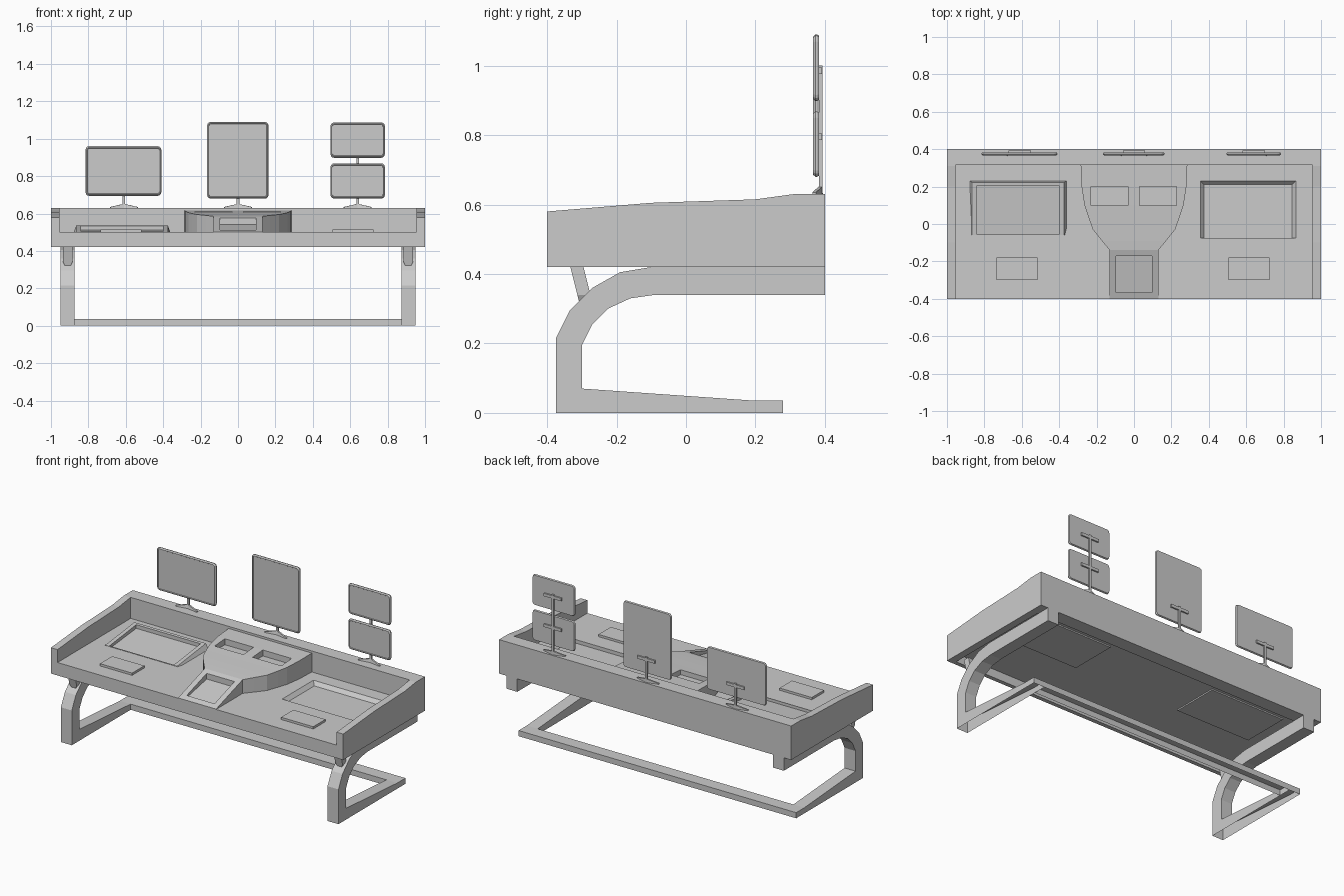
import bpy, bmesh, math
from mathutils import Vector

if "Cube" in bpy.data.objects:
    bpy.data.objects.remove(bpy.data.objects["Cube"])


def finish(name, bm):
    bmesh.ops.recalc_face_normals(bm, faces=bm.faces[:])
    me = bpy.data.meshes.new(name)
    bm.to_mesh(me)
    bm.free()
    ob = bpy.data.objects.new(name, me)
    bpy.context.collection.objects.link(ob)
    return ob


def loft(name, loops):
    """Closed solid through a list of equal-length point loops."""
    bm = bmesh.new()
    rows = [[bm.verts.new(p) for p in loop] for loop in loops]
    n = len(rows[0])
    for a, b in zip(rows, rows[1:]):
        for i in range(n):
            bm.faces.new((a[i], a[(i + 1) % n], b[(i + 1) % n], b[i]))
    bm.faces.new(rows[0])
    bm.faces.new(rows[-1])
    return finish(name, bm)


def prism_x(name, yz, x0, x1):
    return loft(name, [[(x, y, z) for y, z in yz] for x in (x0, x1)])


def box(name, x0, x1, y0, y1, z0, z1):
    return prism_x(name, [(y0, z0), (y1, z0), (y1, z1), (y0, z1)], x0, x1)


def open_bottom(ob):
    """Remove the faces lying on the ground."""
    bm = bmesh.new()
    bm.from_mesh(ob.data)
    low = [f for f in bm.faces if all(v.co.z < 1e-4 for v in f.verts)]
    bmesh.ops.delete(bm, geom=low, context='FACES')
    bm.to_mesh(ob.data)
    bm.free()


def bar(name, p, q, w, h):
    """Square bar from p to q."""
    p, q = Vector(p), Vector(q)
    d = (q - p).normalized()
    up = Vector((0, 0, 1)) if abs(d.z) < 0.9 else Vector((0, 1, 0))
    s = d.cross(up).normalized()
    u = s.cross(d)
    return loft(name, [[c + s * i * w / 2 + u * j * h / 2
                        for i, j in ((-1, -1), (1, -1), (1, 1), (-1, 1))] for c in (p, q)])


def cut(ob, cutter):
    m = ob.modifiers.new("cut", 'BOOLEAN')
    m.operation, m.solver, m.object = 'DIFFERENCE', 'EXACT', cutter
    cutter.hide_render = True
    cutter.display_type = 'WIRE'


def rect(x0, x1, y0, y1, z):
    return [(x0, y0, z), (x1, y0, z), (x1, y1, z), (x0, y1, z)]


# Desk shell: side walls with sloped tops, back ledge, front lip, floor
rim = [(-.4, .42), (.4, .42), (.4, .63), (.31, .63), (.2, .615), (-.1, .605), (-.4, .58)]
for s, side in ((-1, "left"), (1, "right")):
    prism_x(side + "_side_wall", rim, s * .955, s * 1.0)
box("back_ledge", -.955, .955, .315, .4, .42, .63)
box("front_lip", -.955, .955, -.4, -.375, .42, .5)
floor = box("desk_floor", -.955, .955, -.375, .315, .472, .5)

# Right tray: recess with sloping sides and back
cut(floor, loft("right_tray_cutter", [rect(.375, .845, -.075, .21, .478),
                                      rect(.345, .877, -.075, .24, .51)]))

# Left tray: tilted raised frame around a sunken panel
frame = loft("left_tray_frame", [
    [(-.88, -.06, .495), (-.36, -.06, .495), (-.36, .23, .495), (-.88, .23, .495)],
    [(-.865, -.06, .502), (-.375, -.06, .502), (-.375, .222, .536), (-.865, .222, .536)]])
tray_cutter = prism_x("left_tray_cutter",
                      [(-.055, .485), (.205, .511), (.205, .6), (-.055, .6)], -.84, -.40)
cut(frame, tray_cutter)
cut(floor, tray_cutter)

# Tray undersides and small raised pads
for s, side, x0, x1, px in ((-1, "left", -.87, -.365, -.735), (1, "right", .36, .865, .505)):
    box(side + "_tray_underside", x0, x1, -.065, .23, .464, .475)
    box(side + "_pad", px, px + .22, -.3, -.18, .495, .514)

# Centre console widening towards the back
rows = [(-.4, .13, .502), (-.14, .13, .585), (-.09, .172, .59), (-.03, .22, .595), (.04, .245, .6),
        (.1, .265, .605), (.2, .28, .612), (.317, .285, .617)]
console = loft("centre_console", [[(-w, y, .49), (w, y, .49), (w, y, z), (-w, y, z)]
                                  for y, w, z in rows])
cut(console, prism_x("front_recess_cutter",
                     [(-.365, .5), (-.17, .54), (-.17, .65), (-.365, .65)], -.095, .095))
for x0, side in ((-.23, "left"), (.03, "right")):
    cut(console, box(side + "_recess_cutter", x0, x0 + .197, .1, .2, .575, .7))

# Curved legs with feet open underneath, and front braces
leg = [(-.375, 0), (-.375, .215), (-.335, .295), (-.27, .36), (-.19, .405), (-.1, .42),
       (.4, .42), (.4, .34), (-.09, .34), (-.16, .33), (-.225, .3), (-.27, .255),
       (-.3, .195), (-.3, .07), (.2, .035), (.28, .035), (.28, 0)]
for s, side in ((-1, "left"), (1, "right")):
    # lower edge sits on the ground as one side of the profile
    open_bottom(prism_x(side + "_leg", leg, s * .875, s * .95))
    outline = [(-.025, .42), (-.025, .34), (-.015, .32), (.015, .32), (.025, .34), (.025, .42)]
    loft(side + "_brace", [[(s * .91 + x, y0 + (.42 - z) * .25, z) for x, z in outline]
                           for y0 in (-.333, -.295)])
open_bottom(box("rear_foot_bar", -.875, .875, .2, .28, 0, .035))


# Monitors: rounded chamfered slabs with a sunken screen
def monitor(name, x0, x1, z0, z1):
    cx, cz, hw, hh = (x0 + x1) / 2, (z0 + z1) / 2, (x1 - x0) / 2, (z1 - z0) / 2

    def ring(y, inset):
        r = .018 - inset * .7
        pts = []
        for k, (sx, sz) in enumerate(((1, 1), (-1, 1), (-1, -1), (1, -1))):
            for j in range(4):
                a = math.radians(90 * k + 30 * j)
                pts.append((cx + sx * (hw - inset - r) + r * math.cos(a), y,
                            cz + sz * (hh - inset - r) + r * math.sin(a)))
        return pts
    loft(name, [ring(y, i) for y, i in ((.369, .011), (.366, .009), (.366, .006),
                                       (.373, 0), (.377, 0), (.383, .003))])


monitor("left_monitor", -.815, -.41, .695, .96)
monitor("centre_monitor", -.165, .163, .68, 1.09)
monitor("upper_right_monitor", .495, .785, .898, 1.087)
monitor("lower_right_monitor", .495, .785, .68, .868)

# Monitor stands: pole, spread feet, rear brackets
for x, side, mounts in ((-.61, "left", (.77,)), (0, "centre", (.77,)), (.64, "right", (.795, .985))):
    bar(side + "_pole", (x, .388, .63), (x, .388, mounts[-1] + .015), .014, .01)
    for z in mounts:
        box(side + "_bracket", x - .06, x + .06, .38, .392, z - .009, z + .009)
    for s in (-1, 1):
        loft(side + "_stand_foot", [
            [(x, .376, .63), (x, .394, .63), (x, .393, .652), (x, .382, .652)],
            [(x + s * .072, .364, .63), (x + s * .075, .374, .63),
             (x + s * .075, .374, .635), (x + s * .072, .364, .635)]])
